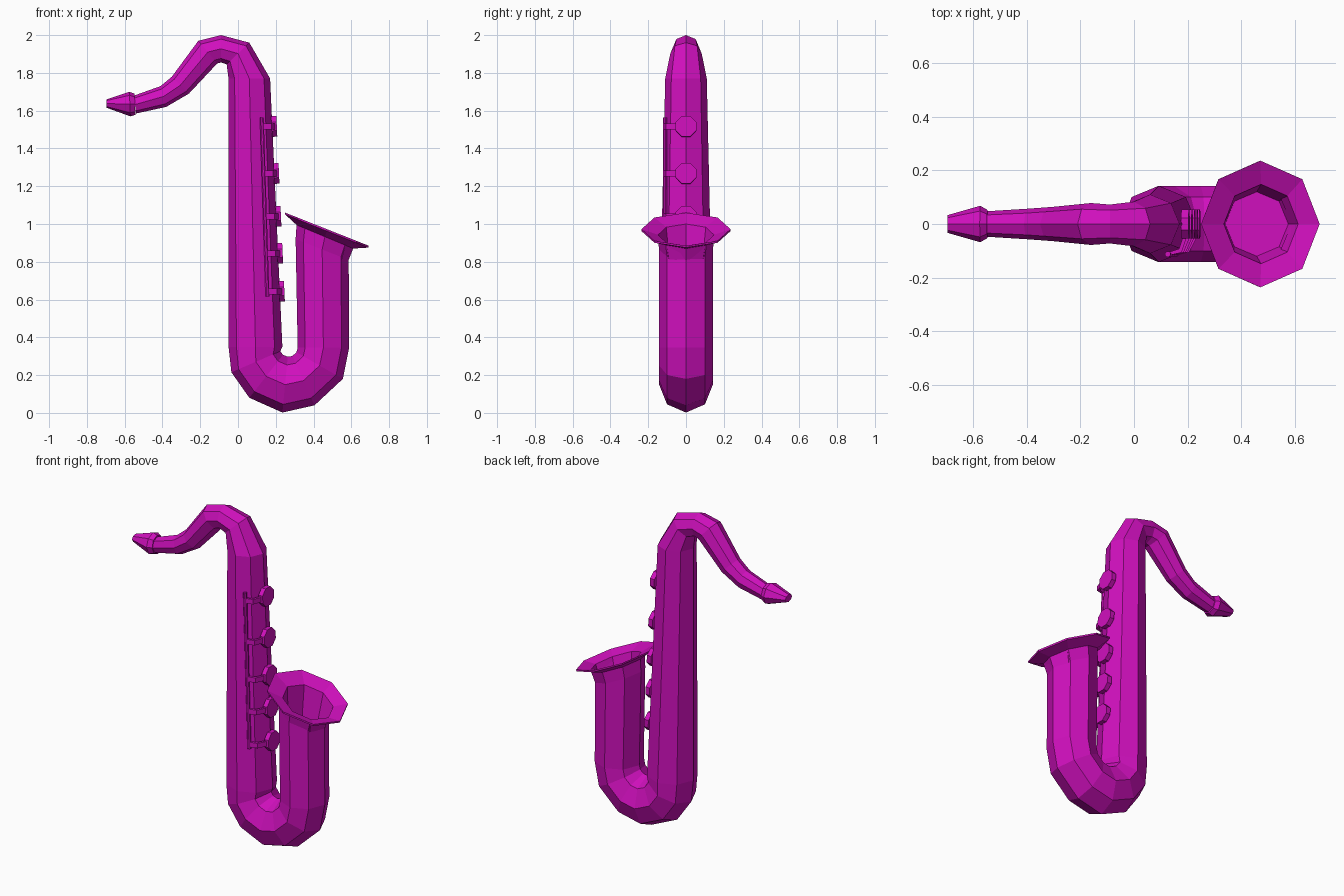
import bpy, bmesh, math
from mathutils import Vector, Matrix

if "Cube" in bpy.data.objects:
    bpy.data.objects.remove(bpy.data.objects["Cube"])

mat = bpy.data.materials.new("magenta")
mat.diffuse_color = (0.63, 0.005, 0.51, 1)
mat.use_nodes = True
mat.node_tree.nodes["Principled BSDF"].inputs["Base Color"].default_value = mat.diffuse_color


def finish(name, bm):
    bmesh.ops.recalc_face_normals(bm, faces=bm.faces[:])
    me = bpy.data.meshes.new(name)
    bm.to_mesh(me)
    bm.free()
    me.materials.append(mat)
    ob = bpy.data.objects.new(name, me)
    bpy.context.collection.objects.link(ob)
    return ob


def tube(name, rings, n=8):
    """Loft n-sided rings; each ring is (x1, z1, x2, z2[, y radius])."""
    bm = bmesh.new()
    loops = []
    for r in rings:
        a, b = Vector((r[0], 0, r[1])), Vector((r[2], 0, r[3]))
        c, h = (a + b) / 2, (a - b) / 2
        ry = r[4] if len(r) > 4 else h.length
        loops.append([bm.verts.new(c + h * math.cos(t) + Vector((0, ry * math.sin(t), 0)))
                      for t in (2 * math.pi * i / n for i in range(n))])
    for p, q in zip(loops, loops[1:]):
        for i in range(n):
            j = (i + 1) % n
            bm.faces.new((p[i], p[j], q[j], q[i]))
    bm.faces.new(loops[0])
    bm.faces.new(loops[-1])
    return finish(name, bm)


def cylinder(name, a, b, r, n=8):
    a, b = Vector(a), Vector(b)
    d = b - a
    rot = d.to_track_quat('Z', 'Y').to_matrix().to_4x4()
    bm = bmesh.new()
    bmesh.ops.create_cone(bm, cap_ends=True, segments=n, radius1=r, radius2=r, depth=d.length,
                          matrix=Matrix.Translation((a + b) / 2) @ rot
                          @ Matrix.Rotation(math.pi / n, 4, 'Z'))
    return finish(name, bm)


# Neck and straight body
rings = [(-.55, 1.68, -.54, 1.585), (-.41, 1.73, -.38, 1.62), (-.35, 1.78, -.26, 1.69),
         (-.21, 1.97, -.11, 1.85), (-.09, 2.0, -.09, 1.855), (.06, 1.96, -.06, 1.845),
         (.17, 1.77, -.05, 1.77), (.235, .35, -.05, .35)]

# Bottom bow, turning about its centre
centre = Vector((.268, .345))
for ox, oz in [(-.035, .215), (.06, .08), (.235, .002), (.405, .04), (.555, .18), (.588, .345)]:
    inner = centre + (Vector((ox, oz)) - centre).normalized() * .048
    rings.append((inner.x, inner.y, ox, oz, .142))

# Bell with flared rim and hollow inside
rings += [(.305, .92, .586, .81, .142), (.31, .995, .61, .87, .152),
          (.25, 1.05, .69, .875, .236), (.25, 1.06, .692, .885, .236),
          (.335, 1.0, .612, .885, .148), (.34, .78, .575, .78, .12)]
tube("body", rings)

# Mouthpiece with collar
tube("mouthpiece", [(-.695, 1.66, -.695, 1.615, .033), (-.575, 1.70, -.57, 1.57, .068),
                    (-.548, 1.69, -.543, 1.578, .052)])


# Key rod, pads and arms
def rod_x(z):
    return .126 + (1.563 - z) * .0317


ROD_Y = -.112
cylinder("key_rod", (rod_x(1.563), ROD_Y, 1.563), (rod_x(.616), ROD_Y, .616), .011)

normal = Vector((1, 0, .0458)).normalized()
for k, z in enumerate((1.516, 1.267, 1.04, .844, .643), 1):
    pad = Vector((.17 + (1.77 - z) * .0458, 0, z))
    cylinder(f"key_pad_{k}", pad - normal * .004, pad + normal * .024, .059)

    # Bent flat arm from rod to pad
    x = rod_x(z)
    outer = [(x, ROD_Y - .006), (x + .05, -.106), (pad.x + .018, -.04)]
    inner = [(pad.x + .004, -.04), (x + .04, -.092), (x, ROD_Y + .006)]
    bm = bmesh.new()
    face = bm.faces.new([bm.verts.new((px, py, z - .015)) for px, py in outer + inner])
    ext = bmesh.ops.extrude_face_region(bm, geom=[face], use_keep_orig=True)
    bmesh.ops.translate(bm, vec=(0, 0, .03),
                        verts=[g for g in ext["geom"] if isinstance(g, bmesh.types.BMVert)])
    finish(f"key_arm_{k}", bm)
